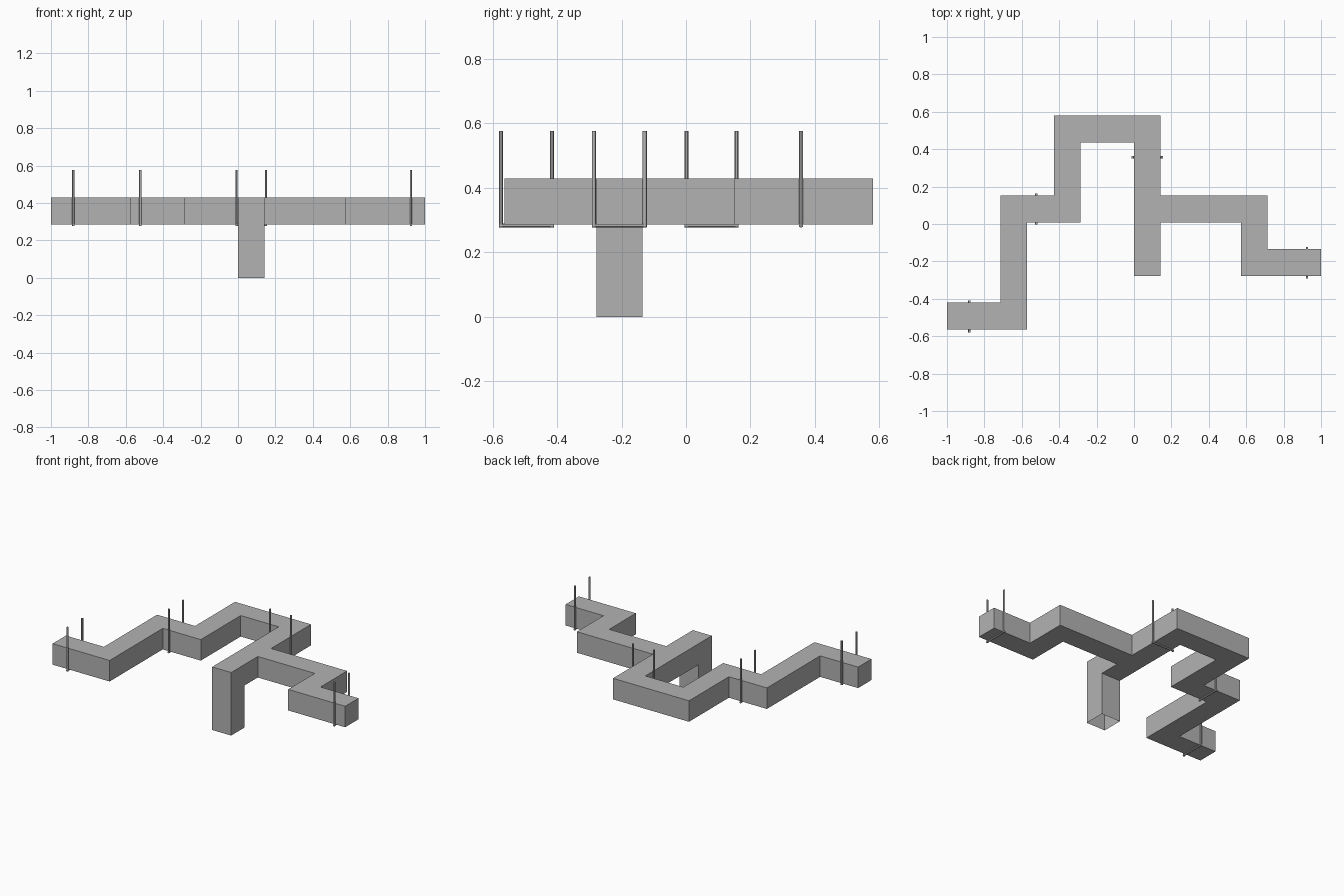
import bpy, bmesh
from mathutils import Vector, Matrix

if "Cube" in bpy.data.objects:
    bpy.data.objects.remove(bpy.data.objects["Cube"])

U = 1 / 7                      # duct width
ORIGIN = Vector((-1, -0.563, 0))

grey = bpy.data.materials.new("duct grey")
grey.diffuse_color = (0.45, 0.45, 0.45, 1)
grey.use_nodes = True
grey.node_tree.nodes["Principled BSDF"].inputs["Base Color"].default_value = grey.diffuse_color


def finish(bm, name):
    mesh = bpy.data.meshes.new(name)
    bm.to_mesh(mesh)
    bm.free()
    mesh.materials.append(grey)
    obj = bpy.data.objects.new(name, mesh)
    bpy.context.collection.objects.link(obj)
    return obj


# Duct: straight runs on a square grid, (column range, row range)
runs = [((0, 2), (0, 0)), ((2, 2), (0, 4)), ((2, 4), (4, 4)), ((4, 4), (4, 7)),
        ((4, 7), (7, 7)), ((7, 7), (2, 7)), ((7, 11), (4, 4)),
        ((11, 11), (2, 4)), ((11, 13), (2, 2))]
cells = {(i, j, 2) for (a, b), (c, d) in runs
         for i in range(a, b + 1) for j in range(c, d + 1)}
cells |= {(7, 2, 0), (7, 2, 1)}          # vertical drop, open at its foot

bm = bmesh.new()
for cell in cells:
    centre = ORIGIN + (Vector(cell) + Vector((0.5, 0.5, 0.5))) * U
    for axis in range(3):
        for sign in (-1, 1):
            near = list(cell)
            near[axis] += sign
            if tuple(near) in cells or near[2] < 0:
                continue
            n, s, t = Vector(), Vector(), Vector()
            n[axis] = sign
            s[(axis + 1) % 3] = 1
            t[(axis + 2) % 3] = sign
            bm.faces.new([bm.verts.new(centre + (n + s * p + t * q) * U / 2)
                          for p, q in ((-1, -1), (1, -1), (1, 1), (-1, 1))])
bmesh.ops.remove_doubles(bm, verts=bm.verts, dist=1e-4)
bmesh.ops.dissolve_limit(bm, angle_limit=0.02, verts=bm.verts, edges=bm.edges)
finish(bm, "duct")


# Hangers: two rods joined by a bar under the duct
def rod(bm, a, b, r=0.0063):
    d = b - a
    rot = d.to_track_quat('Z', 'Y').to_matrix().to_4x4()
    bmesh.ops.create_cone(bm, cap_ends=True, segments=12, radius1=r, radius2=r,
                          depth=d.length, matrix=Matrix.Translation((a + b) / 2) @ rot)


def hanger(name, p, q):
    bm = bmesh.new()
    low, high = 0.2835, 0.577
    for x, y in (p, q):
        rod(bm, Vector((x, y, 0.278)), Vector((x, y, high)))
    ext = (Vector(q) - Vector(p)).normalized() * 0.006
    a, b = Vector(p) - ext, Vector(q) + ext
    rod(bm, Vector((*a, low)), Vector((*b, low)))
    obj = finish(bm, name)
    bpy.context.view_layer.objects.active = obj
    obj.select_set(True)
    bpy.ops.object.shade_smooth_by_angle()
    obj.select_set(False)


hanger("hanger_left_end", (-0.88, -0.574), (-0.88, -0.416))
hanger("hanger_left_middle", (-0.522, 0.002), (-0.522, 0.157))
hanger("hanger_back", (-0.008, 0.357), (0.15, 0.357))
hanger("hanger_right_end", (0.925, -0.286), (0.925, -0.128))
